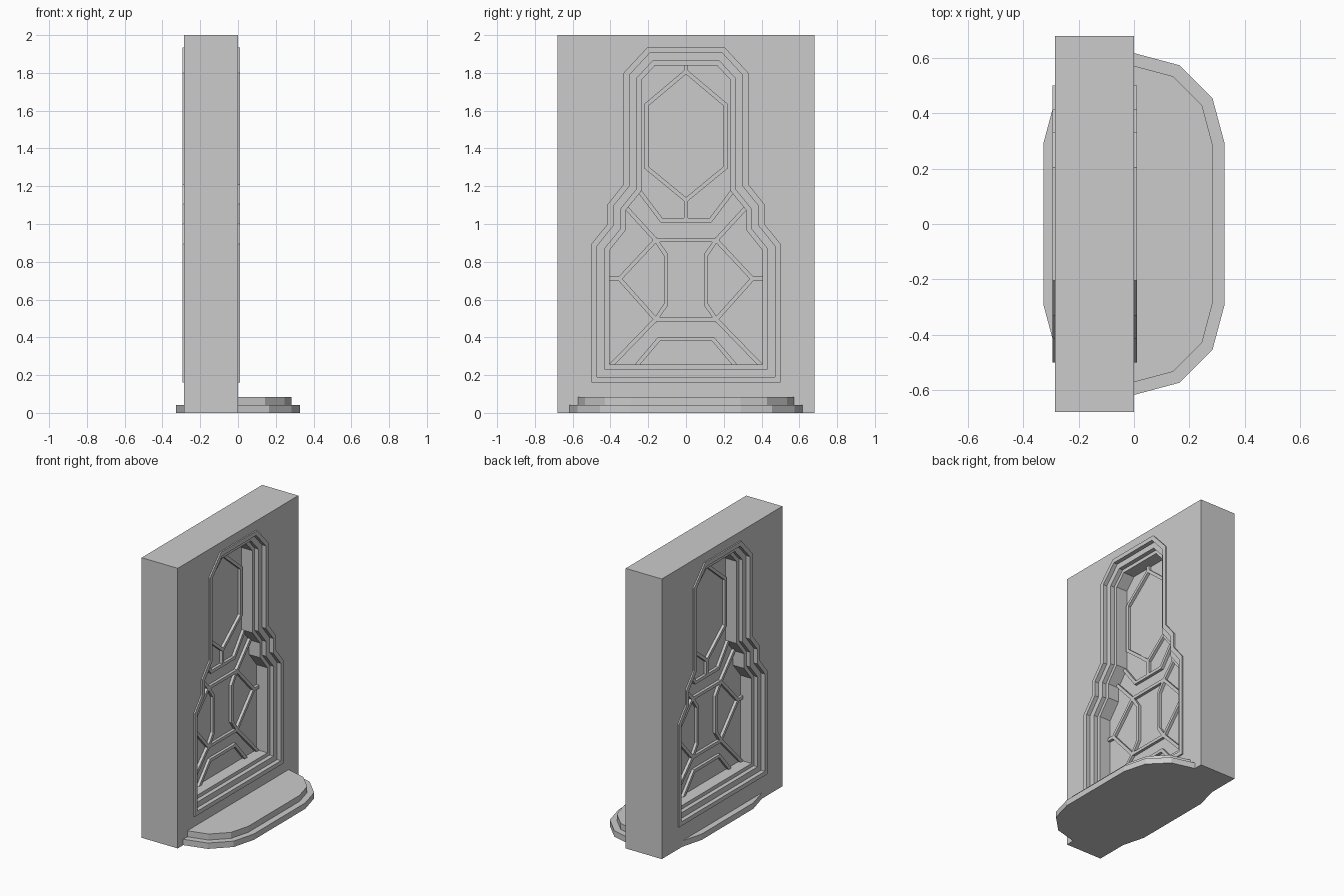
import bpy, bmesh, math
from mathutils import Vector

if "Cube" in bpy.data.objects:
    bpy.data.objects.remove(bpy.data.objects["Cube"])

BACK, MID = -0.285, -0.1425      # wall runs from x = BACK to x = 0


def finish(name, bm):
    bmesh.ops.recalc_face_normals(bm, faces=bm.faces)
    me = bpy.data.meshes.new(name)
    bm.to_mesh(me)
    bm.free()
    ob = bpy.data.objects.new(name, me)
    bpy.context.collection.objects.link(ob)
    return ob


def prism(name, pts, axis, a, b):
    """Extrude a 2D outline along x (points y,z) or z (points x,y)."""
    bm = bmesh.new()
    place = (lambda p, h: (h, p[0], p[1])) if axis == 'x' else (lambda p, h: (p[0], p[1], h))
    lo = [bm.verts.new(place(p, a)) for p in pts]
    hi = [bm.verts.new(place(p, b)) for p in pts]
    bm.faces.new(lo)
    bm.faces.new(hi)
    for i in range(len(pts)):
        j = (i + 1) % len(pts)
        bm.faces.new((lo[i], lo[j], hi[j], hi[i]))
    return finish(name, bm)


def offset(pts, d, closed=True):
    """Shift a path to its left by d with mitred corners."""
    P = [Vector(p) for p in pts]
    n = len(P)

    def normal(i, j):
        t = (P[j] - P[i]).normalized()
        return Vector((-t.y, t.x))
    out = []
    for i in range(n):
        a = normal(i - 1, i) if closed or i > 0 else normal(i, i + 1)
        b = normal(i, (i + 1) % n) if closed or i < n - 1 else a
        out.append(P[i] + (a + b) * d / (1 + a.dot(b)))
    return out


def sweep(name, pts, profile, closed=True):
    """Sweep a closed (offset, x) profile along a path in the y,z plane."""
    bm = bmesh.new()
    rings = [[bm.verts.new((x, p.x, p.y)) for p in offset(pts, d, closed)] for d, x in profile]
    n, m = len(pts), len(profile)
    for k in range(m):
        r, s = rings[k], rings[(k + 1) % m]
        for i in range(n if closed else n - 1):
            j = (i + 1) % n
            bm.faces.new((r[i], r[j], s[j], s[i]))
    if not closed:
        bm.faces.new([r[0] for r in rings])
        bm.faces.new([r[-1] for r in rings])
    return finish(name, bm)


def mirrored(pts):
    return [(-y, z) for y, z in reversed(pts)]


# Stepped window outline
half = [(.5, .16), (.5, .895), (.415, 1.0), (.415, 1.105), (.33, 1.21), (.33, 1.80), (.205, 1.935)]
outline = half + mirrored(half)

# Wall slab with the window opening cut through
wall = prism("wall", [(-.68, 0), (.68, 0), (.68, 2), (-.68, 2)], 'x', BACK, 0)
cutter = prism("window_cutter", offset(outline, .015), 'x', BACK - .1, .1)
cutter.hide_render = True
cutter.hide_set(True)
cut = wall.modifiers.new("opening", 'BOOLEAN')
cut.operation, cut.solver, cut.object = 'DIFFERENCE', 'EXACT', cutter

# Stepped frame, the same on both wall faces
side = [(0, .01), (.03, .01), (.03, -.02), (.07, -.02), (.07, -.05), (.095, -.05)]
sweep("window_frame", outline, side + [(d, BACK - x) for d, x in reversed(side)])

# Window pane
prism("pane", offset(outline, .09), 'x', MID - .006, MID + .006)

# Tracery bars
W, D = .011, .026
bar = [(-W, MID - D), (W, MID - D), (W, MID + D), (-W, MID + D)]
top = [(.208, 1.298), (.208, 1.632), (0, 1.807)]
sweep("upper_ring", top + [(-.208, 1.632), (-.208, 1.298), (0, 1.127)], bar)
ring = [(.16, .495), (.352, .71), (.16, .915), (.105, .835), (.105, .575)]
arm = [(.245, 1.172), (.13, 1.02)]
low = [(.275, .235), (.142, .392)]
center_bars = {
    "upper_stem": [(0, 1.80), (0, 1.85)],
    "middle_stem": [(0, 1.02), (0, 1.127)],
    "upper_brace": arm + mirrored(arm),
    "middle_rail": [(.165, .915), (-.165, .915)],
    "lower_rail": [(.165, .495), (-.165, .495)],
    "lower_arch": low + mirrored(low),
}
for name, pts in center_bars.items():
    sweep(name, pts, bar, False)
for label, flip in (("right", lambda p: p), ("left", mirrored)):
    sweep(label + "_ring", flip(ring), bar)
    sweep(label + "_shoulder_bar", flip([(.16, .915), (.325, 1.095)]), bar, False)
    sweep(label + "_side_stub", flip([(.35, .71), (.41, .71)]), bar, False)
    sweep(label + "_foot_bar", flip([(.16, .495), (.408, .24)]), bar, False)


# Two door steps: stretched twelve-sided plates
def step(name, r, cy, z0, z1):
    pts = []
    for start, s in ((0, 1), (180, -1)):
        for k in range(7):
            a = math.radians(start + 30 * k)
            pts.append((r * math.cos(a), s * cy + r * math.sin(a)))
    prism(name, pts, 'z', z0, z1)


step("lower_step", .328, .29, 0, .042)
step("upper_step", .284, .288, .042, .085)
